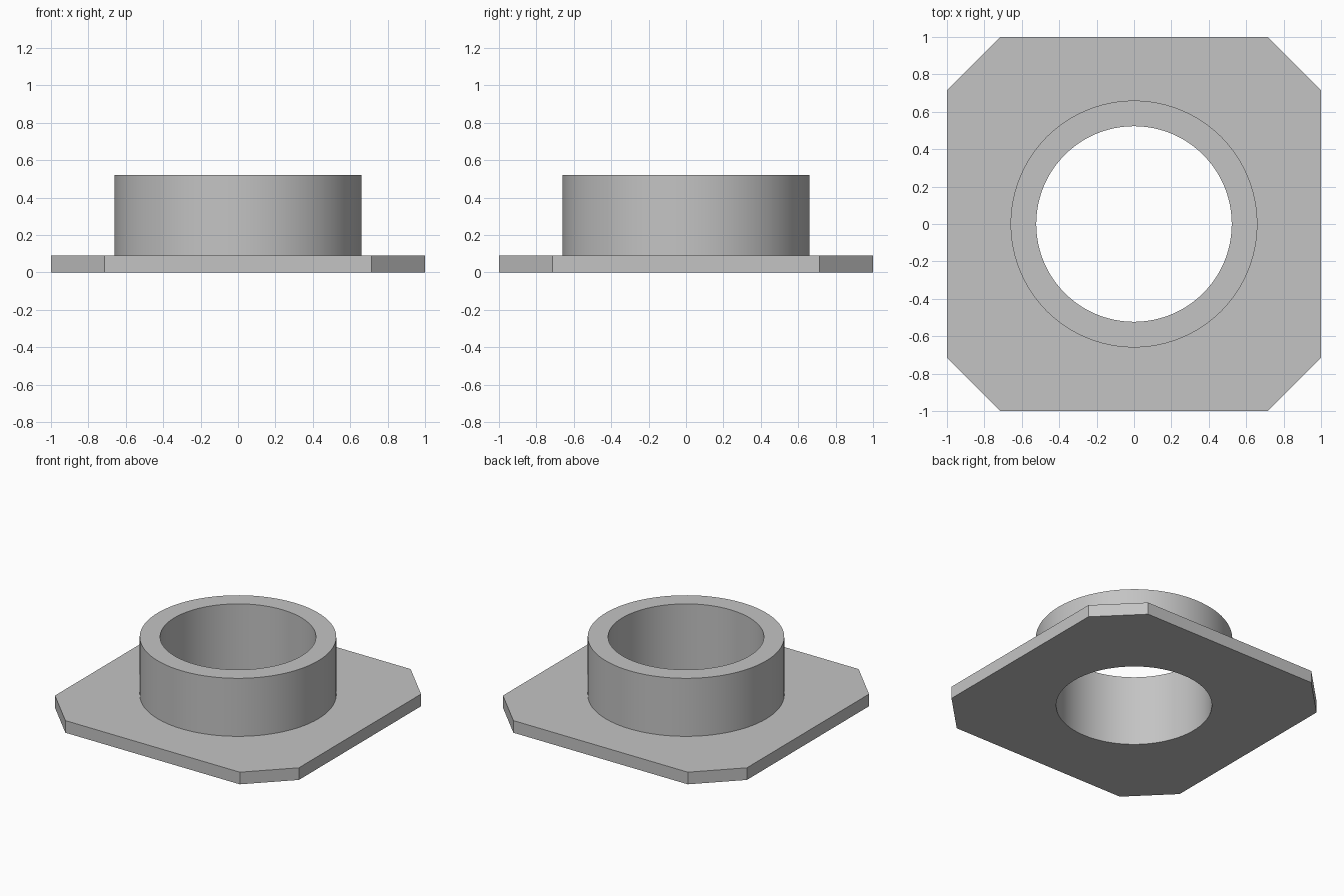
import bpy, bmesh
from math import cos, sin, tau

SEGMENTS = 96
HALF, CHAMFER = 1.0, 0.715
PLATE_TOP, COLLAR_TOP = 0.09, 0.52
OUTER, BORE = 0.66, 0.523

default = bpy.data.objects.get("Cube")
if default:
    bpy.data.objects.remove(default, do_unlink=True)

grey = bpy.data.materials.new("plain_grey")
grey.use_nodes = True
colour = (0.55, 0.55, 0.55, 1)
grey.diffuse_color = colour
grey.node_tree.nodes["Principled BSDF"].inputs["Base Color"].default_value = colour


def circle(radius):
    return [(radius * cos(tau * i / SEGMENTS), radius * sin(tau * i / SEGMENTS))
            for i in range(SEGMENTS)]


def add_loop(bm, points, z):
    verts = [bm.verts.new((x, y, z)) for x, y in points]
    return verts, [bm.edges.new((v, verts[i - 1])) for i, v in enumerate(verts)]


def add_wall(bm, lower, upper):
    for i in range(len(lower)):
        bm.faces.new((lower[i - 1], lower[i], upper[i], upper[i - 1]))


def finish(bm, name):
    mesh = bpy.data.meshes.new(name)
    bm.to_mesh(mesh)
    bm.free()
    mesh.materials.append(grey)
    obj = bpy.data.objects.new(name, mesh)
    bpy.context.collection.objects.link(obj)
    bpy.ops.object.select_all(action='DESELECT')
    obj.select_set(True)
    bpy.context.view_layer.objects.active = obj
    bpy.ops.object.shade_smooth_by_angle(angle=0.5)


# Square base plate with chamfered corners and a round opening
outline = []
for sx, sy in ((1, 1), (-1, 1), (-1, -1), (1, -1)):
    corner = [(sx * HALF, sy * CHAMFER), (sx * CHAMFER, sy * HALF)]
    outline += corner if sx == sy else corner[::-1]

bm = bmesh.new()
rims = []
for z, hole, direction in ((0, BORE, -1), (PLATE_TOP, OUTER, 1)):
    rim, rim_edges = add_loop(bm, outline, z)
    _, hole_edges = add_loop(bm, circle(hole), z)
    bmesh.ops.triangle_fill(bm, edges=rim_edges + hole_edges,
                            use_beauty=True, normal=(0, 0, direction))
    for face in bm.faces:
        face.normal_update()
        if abs(face.calc_center_median().z - z) < 0.001 and face.normal.z * direction < 0:
            face.normal_flip()
    rims.append(rim)
add_wall(bm, *rims)
finish(bm, "base_plate")

# Round collar: outer wall, top rim and bore running through the plate
bm = bmesh.new()
profile = [(OUTER, PLATE_TOP), (OUTER, COLLAR_TOP), (BORE, COLLAR_TOP), (BORE, 0)]
rings = [add_loop(bm, circle(r), z)[0] for r, z in profile]
for lower, upper in zip(rings, rings[1:]):
    add_wall(bm, lower, upper)
finish(bm, "collar")
